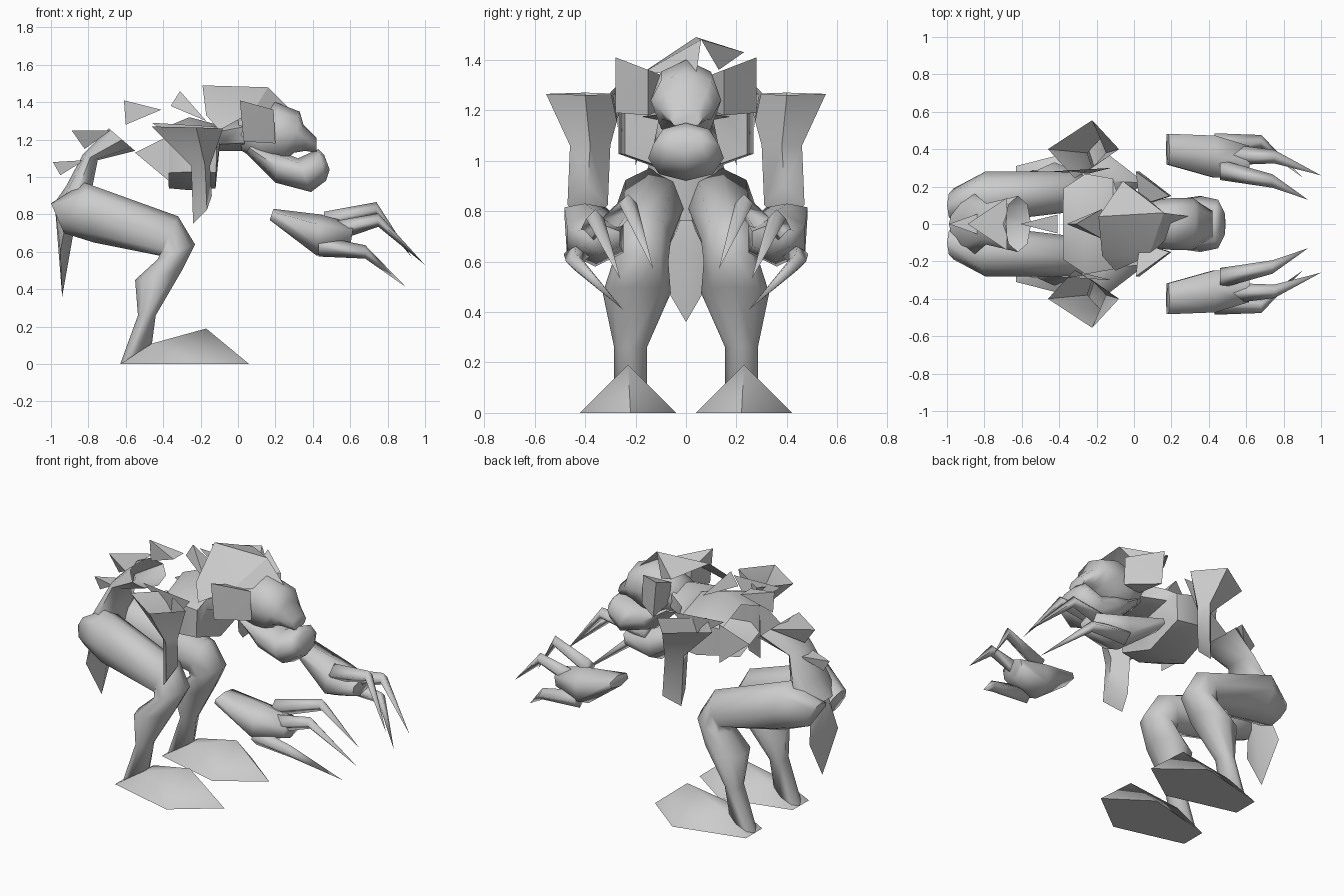
import bpy
import bmesh
from math import cos, sin, pi, radians

cube = bpy.data.objects.get("Cube")
if cube:
    bpy.data.objects.remove(cube, do_unlink=True)

grey = bpy.data.materials.new("plain_grey")
grey.use_nodes = True
COLOUR = (.6, .6, .6, 1)
grey.diffuse_color = COLOUR
grey.node_tree.nodes["Principled BSDF"].inputs["Base Color"].default_value = COLOUR


def finish(bm, name, angle):
    """Turn a bmesh into a named, shaded object."""
    bmesh.ops.remove_doubles(bm, verts=bm.verts, dist=.001)
    bmesh.ops.recalc_face_normals(bm, faces=bm.faces)
    mesh = bpy.data.meshes.new(name)
    bm.to_mesh(mesh)
    bm.free()
    mesh.materials.append(grey)
    obj = bpy.data.objects.new(name, mesh)
    bpy.context.collection.objects.link(obj)
    bpy.ops.object.select_all(action='DESELECT')
    obj.select_set(True)
    bpy.context.view_layer.objects.active = obj
    bpy.ops.object.shade_smooth_by_angle(angle=radians(angle))


def loft(name, rings, sides=8, side=1, caps=(True, True), angle=75, skew=0):
    """Each ring: two opposite (x, z) profile points, y centre, half width."""
    bm = bmesh.new()
    loops = []
    for (xa, za), (xb, zb), y, w in rings:
        loop = []
        for i in range(sides):
            c, s = cos(2 * pi * i / sides), sin(2 * pi * i / sides)
            loop.append(bm.verts.new(((xa + xb) / 2 + c * (xa - xb) / 2 + skew * s * w,
                                      side * (y + s * w),
                                      (za + zb) / 2 + c * (za - zb) / 2)))
        loops.append(loop)
    for a, b in zip(loops, loops[1:]):
        for i in range(sides):
            j = (i + 1) % sides
            bm.faces.new((a[i], a[j], b[j], b[i]))
    for wanted, loop in zip(caps, (loops[0], loops[-1])):
        if wanted:
            bm.faces.new(loop)
    finish(bm, name, angle)


def hull(name, points, side=1, angle=60):
    """Convex solid around a few points."""
    bm = bmesh.new()
    for x, y, z in points:
        bm.verts.new((x, side * y, z))
    bmesh.ops.convex_hull(bm, input=bm.verts)
    finish(bm, name, angle)


def plate(name, points, side=1):
    """Single thin sheet."""
    bm = bmesh.new()
    bm.faces.new([bm.verts.new((x, side * y, z)) for x, y, z in points])
    bmesh.ops.triangulate(bm, faces=bm.faces)
    finish(bm, name, 60)


def spike(name, tip, heel, base, w):
    """Spine thorn: two points on the centre line and a split base."""
    (tx, tz), (hx, hz), (bx, bz) = tip, heel, base
    hull(name, [(tx, 0, tz), (hx, 0, hz), (bx, w, bz), (bx, -w, bz)])


def claw(name, path, side):
    """Bent finger that runs out to a point."""
    radii = (.055, .036, 0)
    rings = [((x, z + r), (x, z - r), y, r) for (x, y, z), r in zip(path, radii)]
    loft(name, rings, 4, side, (True, False), 95)


# Trunk
loft("waist", [((-.99, .85), (-.80, .76), 0, .16),
               ((-.92, .95), (-.78, .94), 0, .16),
               ((-.83, 1.12), (-.75, 1.09), 0, .11),
               ((-.69, 1.26), (-.55, 1.14), 0, .15)], caps=(True, False))
loft("chest", [((-.38, 1.27), (-.37, .94), 0, .22),
               ((-.26, 1.32), (-.26, .93), 0, .31),
               ((-.11, 1.28), (-.12, .94), 0, .28),
               ((-.09, 1.28), (-.10, 1.14), 0, .20),
               ((.02, 1.31), (.04, 1.14), 0, .12)], 6, caps=(False, False), angle=50)

# Hanging tail
hull("tail", [(-.98, 0, .86), (-.90, .06, .87), (-.90, -.06, .87),
              (-.95, .14, .60), (-.95, -.14, .60), (-.88, 0, .7), (-.94, 0, .36)])

# Spine thorns
spike("lower_thorn", (-.99, 1.08), (-.95, 1.01), (-.82, 1.09), .06)
spike("middle_thorn", (-.89, 1.25), (-.82, 1.15), (-.68, 1.25), .14)
spike("upper_thorn", (-.61, 1.41), (-.60, 1.28), (-.41, 1.36), .05)
spike("neck_thorn", (-.31, 1.46), (-.36, 1.38), (-.17, 1.30), .08)

# Head
loft("skull", [((.00, 1.31), (.02, 1.14), 0, .11),
               ((.10, 1.37), (.12, 1.08), 0, .13),
               ((.20, 1.40), (.24, 1.08), 0, .14),
               ((.33, 1.35), (.30, 1.13), 0, .14),
               ((.35, 1.28), (.36, 1.14), 0, .11),
               ((.42, 1.21), (.42, 1.13), 0, .07)])
loft("jaw", [((.08, 1.18), (.04, 1.13), 0, .11),
             ((.22, 1.14), (.20, .97), 0, .13),
             ((.32, 1.10), (.39, .92), 0, .15),
             ((.43, 1.15), (.47, .98), 0, .13),
             ((.46, 1.12), (.49, 1.04), 0, .08)])

# Tilted hood over the skull
for name, points in (
        ("hood_top", [(-.19, .04, 1.49), (-.06, .23, 1.43), (.16, .06, 1.48)]),
        ("hood_side", [(-.19, .04, 1.49), (.16, .06, 1.48), (.08, -.17, 1.35),
                       (-.10, -.25, 1.25), (-.17, -.17, 1.33)]),
        ("hood_rim", [(-.06, .23, 1.43), (.16, .06, 1.48), (.08, .13, 1.36)]),
        ("hood_front", [(.16, .06, 1.48), (.30, .04, 1.34), (.08, -.17, 1.35)])):
    plate(name, points)

for label, side in (("near_", -1), ("far_", 1)):
    # Hood flaps and flanks
    hull(label + "hood_flap", [(.01, .28, 1.41), (.19, .15, 1.36), (.20, .15, 1.18),
                               (.03, .28, 1.19), (.03, .1, 1.34), (.05, .1, 1.2)], side)
    plate(label + "flank", [(-.55, .16, 1.13), (-.37, .20, 1.22),
                            (-.37, .20, .98)], side)
    plate(label + "shoulder_shard", [(-.46, .28, 1.29), (-.12, .30, 1.27),
                                     (-.24, .27, 1.13)], side)

    # Upper arm, open at the flared shoulder
    loft(label + "upper_arm", [((-.46, 1.27), (-.08, 1.26), .40, .155),
                               ((-.25, 1.06), (-.15, 1.06), .38, .08),
                               ((-.24, .75), (-.14, .90), .39, .08)],
         4, side, (False, True), 60, .3)

    # Hand with three claws
    loft(label + "palm", [((.19, .83), (.17, .77), .40, .095),
                          ((.44, .80), (.42, .58), .36, .13),
                          ((.62, .75), (.60, .63), .34, .09)], 6, side)
    claw(label + "inner_claw", [(.46, .29, .76), (.74, .23, .83), (.93, .13, .57)], side)
    claw(label + "middle_claw", [(.52, .37, .71), (.75, .36, .77), (1, .26, .53)], side)
    claw(label + "thumb_claw", [(.43, .43, .63), (.68, .44, .60), (.90, .25, .41)], side)

    # Leg, bent back below the knee
    loft(label + "leg", [((-1.0, .86), (-.93, .70), .10, .09),
                         ((-.82, .97), (-.77, .65), .145, .135),
                         ((-.32, .79), (-.42, .58), .17, .11),
                         ((-.23, .64), (-.43, .56), .18, .11),
                         ((-.30, .50), (-.55, .45), .195, .135),
                         ((-.44, .26), (-.535, .26), .22, .065),
                         ((-.46, .11), (-.63, .0), .22, .065)], 8, side)

    # Foot
    hull(label + "foot", [(-.63, .15, 0), (-.63, .31, 0), (-.20, .42, 0),
                          (.06, .22, 0), (-.20, .04, 0), (-.17, .23, .19),
                          (-.46, .17, .11), (-.46, .27, .11)], side, 75)
